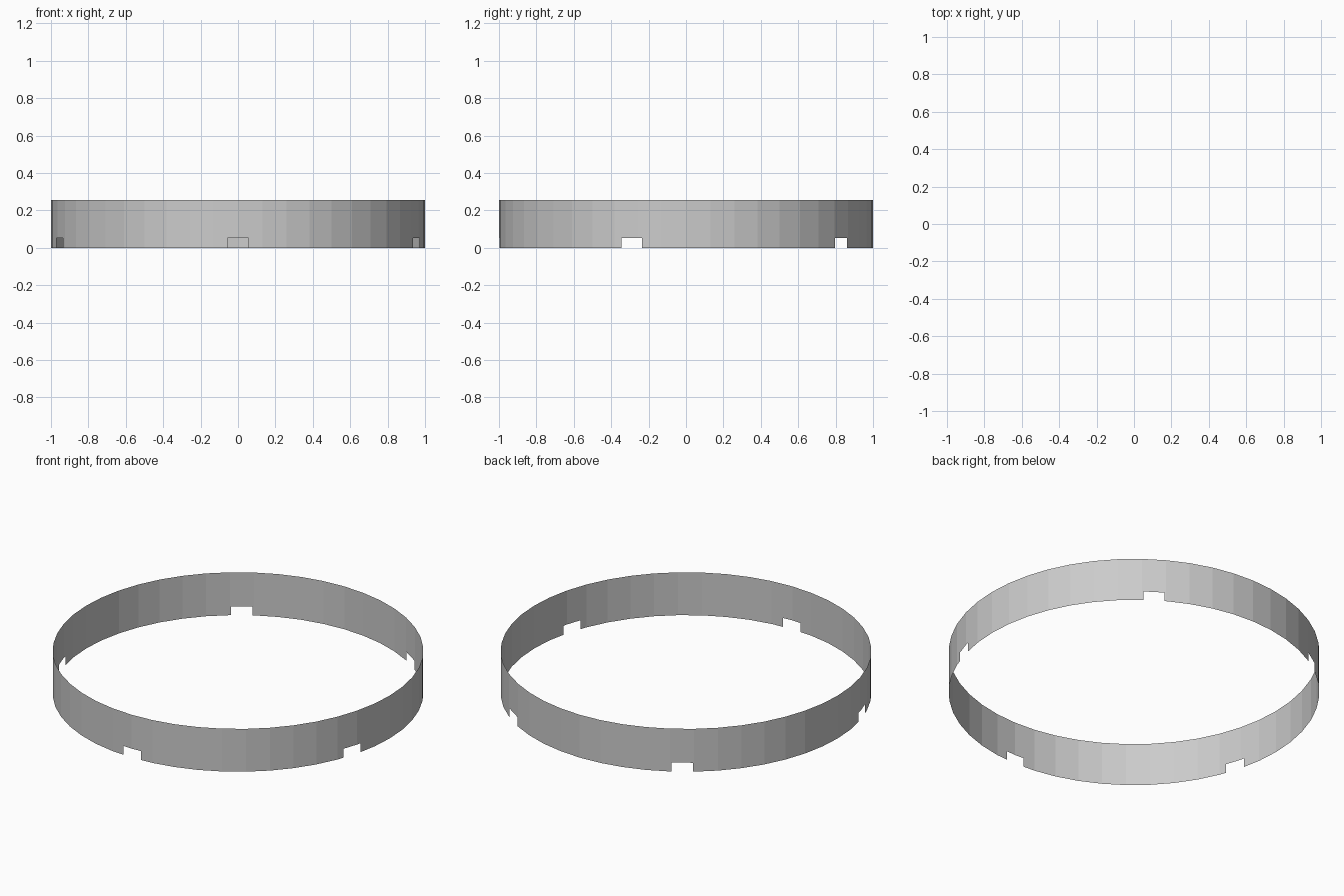
import bpy, bmesh
from math import pi, cos, sin, radians, floor

if "Cube" in bpy.data.objects:
    bpy.data.objects.remove(bpy.data.objects["Cube"])

SEGS = 48              # flat sides of the band
HEIGHT = 0.255
NOTCH_TOP = 0.053
HALF = 3.3             # half notch width in degrees
CENTRES = [-90 + 73.1 * k for k in (-2, -1, 0, 1, 2)]
STEP = 360 / SEGS


def point(bm, deg, z):
    # stay on the straight side between two corners
    off = deg - (floor(deg / STEP + 1e-6) + 0.5) * STEP
    r = cos(pi / SEGS) / cos(radians(off))
    a = radians(deg)
    return bm.verts.new((r * cos(a), r * sin(a), z))


def in_notch(deg):
    return any(abs((deg - c + 180) % 360 - 180) < HALF for c in CENTRES)


# Angles of the polygon corners plus the notch edges
angles = {round(i * STEP, 4) for i in range(SEGS)}
for c in CENTRES:
    angles |= {round((c - HALF) % 360, 4), round((c + HALF) % 360, 4)}
angles = sorted(angles)

# Open thin band, with the lower row left out at the notches
bm = bmesh.new()
rows = [[point(bm, a, z) for a in angles] for z in (0, NOTCH_TOP, HEIGHT)]
n = len(angles)
for i in range(n):
    j = (i + 1) % n
    mid = (angles[i] + (angles[j] if j else 360)) / 2
    bm.faces.new((rows[1][i], rows[1][j], rows[2][j], rows[2][i]))
    if not in_notch(mid):
        bm.faces.new((rows[0][i], rows[0][j], rows[1][j], rows[1][i]))
bmesh.ops.delete(bm, geom=[v for v in bm.verts if not v.link_faces], context='VERTS')

mesh = bpy.data.meshes.new("notched_band")
bm.to_mesh(mesh)
bm.free()
bpy.context.collection.objects.link(bpy.data.objects.new("notched_band", mesh))
